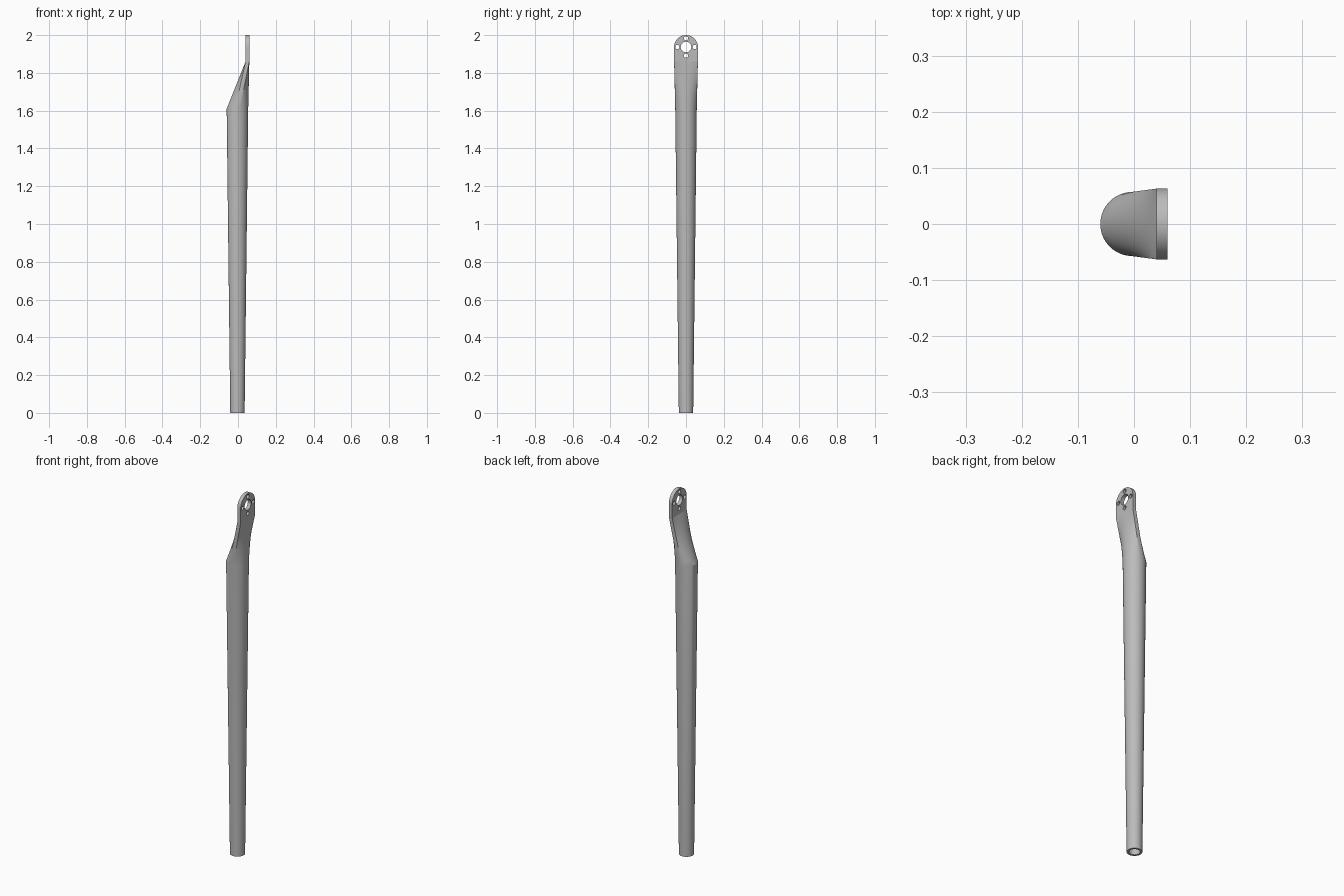
import bpy, bmesh, math
from math import cos, sin, pi

cube = bpy.data.objects.get("Cube")
if cube:
    bpy.data.objects.remove(cube)

grey = bpy.data.materials.new("plain_grey")
grey.use_nodes = True
colour = (0.5, 0.5, 0.5, 1)
grey.diffuse_color = colour
grey.node_tree.nodes["Principled BSDF"].inputs["Base Color"].default_value = colour

AXIS_X = -0.003                      # tube axis
PLATE_BACK, PLATE_FRONT = 0.04, 0.06
HALF_W = 0.063
PLATE_Z, SHOULDER_Z = 1.86, 1.61
HOLE_Z = 2 - HALF_W
PER_FACE, PER_SIDE = 32, 4           # segments on the wide and narrow faces
SIDE_ANGLE = math.radians(12)        # half the arc that becomes a plate edge


def finish(obj, angle):
    bpy.ops.object.select_all(action='DESELECT')
    obj.select_set(True)
    bpy.context.view_layer.objects.active = obj
    if obj.type == 'CURVE':
        bpy.ops.object.convert(target='MESH')
        obj = bpy.context.object
    bpy.ops.object.shade_smooth_by_angle(angle=math.radians(angle))
    obj.data.materials.clear()
    obj.data.materials.append(grey)


def section():
    """Matching points: angle on the tube and (x, y) on the plate's base."""
    wide = pi / 2 - SIDE_ANGLE
    corners = [(-wide, PLATE_FRONT, -HALF_W), (wide, PLATE_FRONT, HALF_W),
               (pi - wide, PLATE_BACK, HALF_W), (pi + wide, PLATE_BACK, -HALF_W),
               (2 * pi - wide, PLATE_FRONT, -HALF_W)]
    pts = []
    for i, n in enumerate((PER_FACE, PER_SIDE) * 2):
        for k in range(n):
            t = k / n
            pts.append([a + (b - a) * t for a, b in zip(corners[i], corners[i + 1])])
    return pts


SECTION = section()


def ring(z, radius, flat=0.0):
    """Round section blended towards the flat plate section."""
    return [((AXIS_X + radius * cos(a)) * (1 - flat) + x * flat,
             radius * sin(a) * (1 - flat) + y * flat, z) for a, x, y in SECTION]


# Hollow tapered tube, flattening into the plate
rings = [ring(1.58, 0.045), ring(0, 0.027), ring(0, 0.038), ring(SHOULDER_Z, 0.057)]
STEPS = 10
for s in range(1, STEPS + 1):
    f = s / STEPS
    rings.append(ring(SHOULDER_Z + (PLATE_Z - SHOULDER_Z) * f, 0.057, f))

bm = bmesh.new()
loops = [[bm.verts.new(p) for p in r] for r in rings]
count = len(SECTION)
for low, high in zip(loops, loops[1:]):
    for i in range(count):
        j = (i + 1) % count
        bm.faces.new((low[i], low[j], high[j], high[i]))
bm.faces.new(loops[0])
bm.faces.new(loops[-1])
bmesh.ops.recalc_face_normals(bm, faces=bm.faces)
mesh = bpy.data.meshes.new("tapered_tube")
bm.to_mesh(mesh)
bm.free()
tube = bpy.data.objects.new("tapered_tube", mesh)
bpy.context.collection.objects.link(tube)
finish(tube, 20)


def arc(cy, cz, r, start, end, n):
    return [(cy + r * cos(start + (end - start) * k / n),
             cz + r * sin(start + (end - start) * k / n)) for k in range(n + 1)]


# Round-topped mounting plate with a centre hole and four bolt holes
outline = [(-HALF_W, PLATE_Z), (HALF_W, PLATE_Z)] + arc(0, HOLE_Z, HALF_W, 0, pi, 32)
holes = [arc(0, HOLE_Z, 0.028, 0, 2 * pi, 32)[:-1]]
for q in range(4):
    a = q * pi / 2
    holes.append(arc(0.046 * cos(a), HOLE_Z + 0.046 * sin(a), 0.011, 0, 2 * pi, 20)[:-1])

curve = bpy.data.curves.new("mounting_plate", 'CURVE')
curve.dimensions = '2D'
curve.fill_mode = 'BOTH'
curve.extrude = (PLATE_FRONT - PLATE_BACK) / 2
for loop in [outline] + holes:
    spline = curve.splines.new('POLY')
    spline.points.add(len(loop) - 1)
    for point, (y, z) in zip(spline.points, loop):
        point.co = (y, z, 0, 1)
    spline.use_cyclic_u = True
plate = bpy.data.objects.new("mounting_plate", curve)
plate.rotation_euler = (pi / 2, 0, pi / 2)
plate.location.x = (PLATE_FRONT + PLATE_BACK) / 2
bpy.context.collection.objects.link(plate)
finish(plate, 30)
